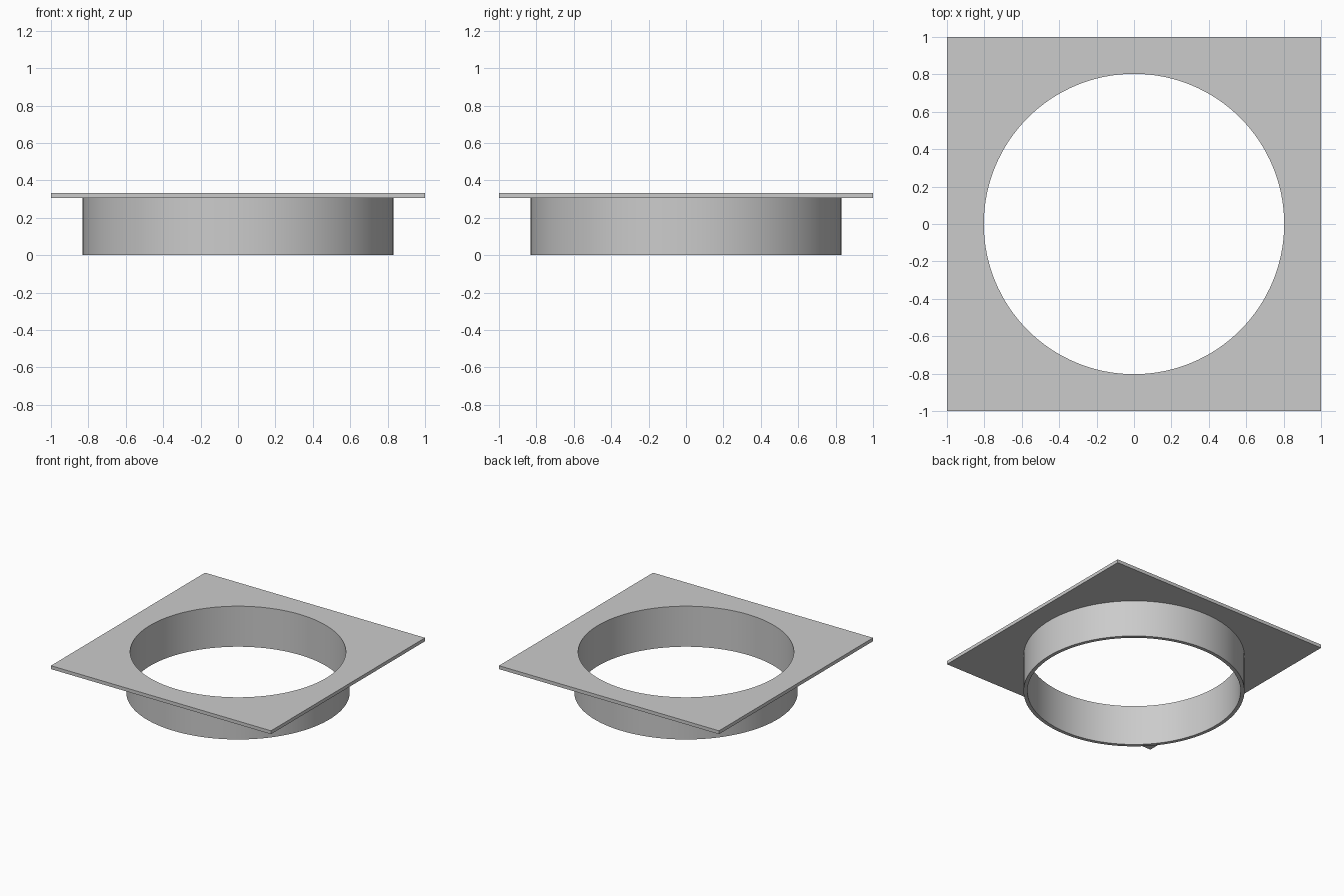
import bpy, bmesh, math

cube = bpy.data.objects.get("Cube")
if cube:
    bpy.data.objects.remove(cube, do_unlink=True)

SEGMENTS = 128          # multiple of 8, so square corners fall on the rays
INNER, OUTER = 0.803, 0.832
TOP, UNDERSIDE = 0.333, 0.305

grey = bpy.data.materials.new("light grey")
grey.use_nodes = True
colour = (0.6, 0.6, 0.6, 1)
grey.diffuse_color = colour
grey.node_tree.nodes["Principled BSDF"].inputs["Base Color"].default_value = colour


def ring(bm, size, z, square=False):
    """Loop of vertices on a circle, or on a square with the same rays."""
    verts = []
    for i in range(SEGMENTS):
        a = math.tau * i / SEGMENTS
        c, s = math.cos(a), math.sin(a)
        r = size / max(abs(c), abs(s)) if square else size
        verts.append(bm.verts.new((r * c, r * s, z)))
    return verts


# Square flange and round collar as one closed, hollow solid
bm = bmesh.new()
rings = [
    ring(bm, INNER, TOP),
    ring(bm, 1, TOP, square=True),
    ring(bm, 1, UNDERSIDE, square=True),
    ring(bm, OUTER, UNDERSIDE),
    ring(bm, OUTER, 0),
    ring(bm, INNER, 0),
]
for a, b in zip(rings, rings[1:] + rings[:1]):
    for i in range(SEGMENTS):
        j = (i + 1) % SEGMENTS
        bm.faces.new((a[i], b[i], b[j], a[j]))
bmesh.ops.recalc_face_normals(bm, faces=bm.faces)

mesh = bpy.data.meshes.new("flanged_collar")
bm.to_mesh(mesh)
bm.free()
mesh.materials.append(grey)
collar = bpy.data.objects.new("flanged_collar", mesh)
bpy.context.collection.objects.link(collar)

# Smooth round walls, crisp rims
bpy.ops.object.select_all(action="DESELECT")
collar.select_set(True)
bpy.context.view_layer.objects.active = collar
bpy.ops.object.shade_smooth_by_angle(angle=math.radians(30))
